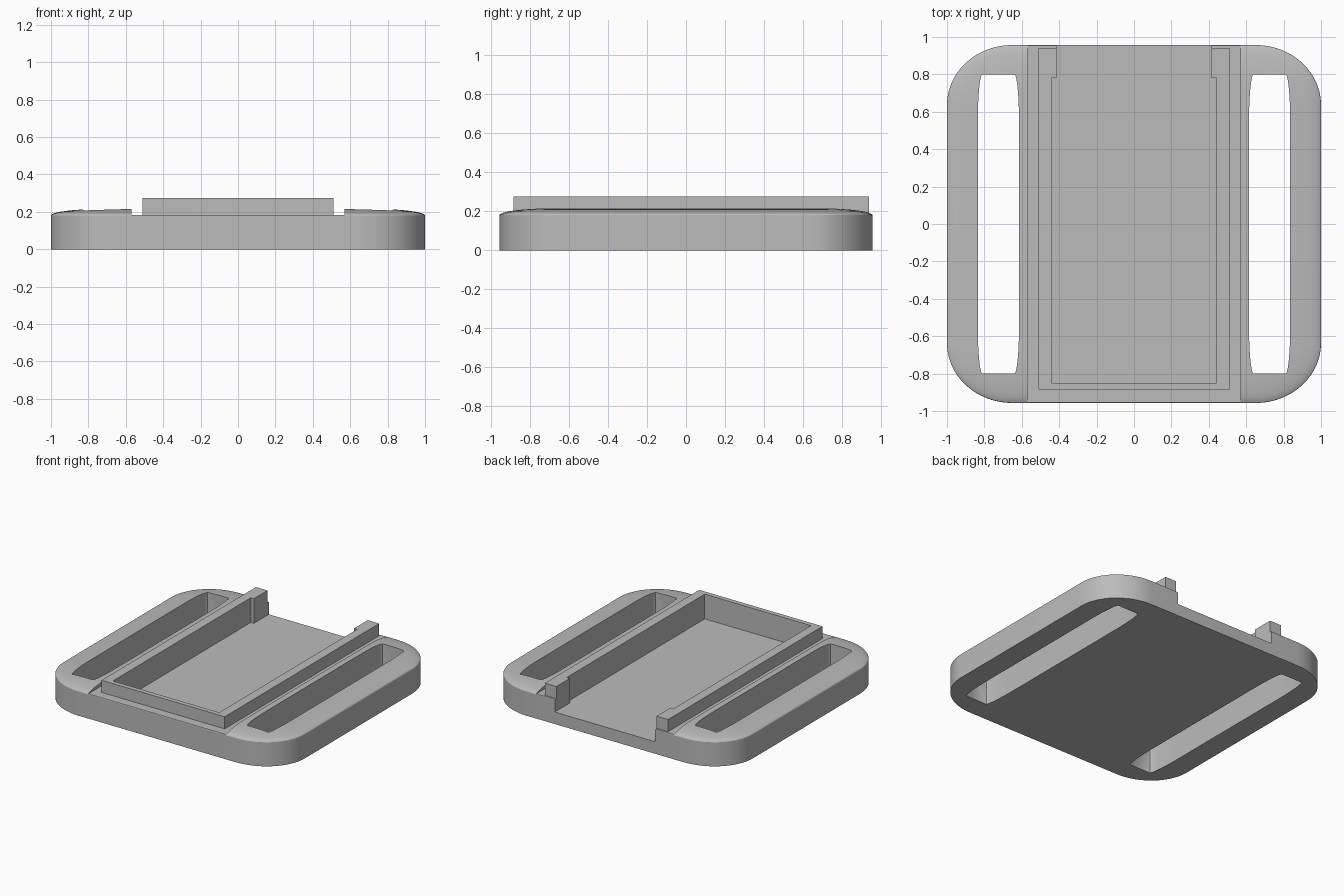
import bpy, bmesh
from math import sin, cos, pi

cube = bpy.data.objects.get("Cube")
if cube:
    bpy.data.objects.remove(cube)

grey = bpy.data.materials.new("plain grey")
grey.use_nodes = True
colour = (0.5, 0.5, 0.5, 1)
grey.diffuse_color = colour
grey.node_tree.nodes["Principled BSDF"].inputs["Base Color"].default_value = colour

WIDTH, DEPTH = 1.0, 0.957          # half sizes of the plate
RIM, DOME = 0.18, 0.035            # side height and rise of the domed top
LEDGE, TOP, FLOOR = 0.184, 0.275, 0.09


def rounded(hx, hy, rx, ry, steps=14):
    """Outline of a rectangle with elliptical corners, anticlockwise."""
    pts = []
    for q, (sx, sy) in enumerate([(1, 1), (-1, 1), (-1, -1), (1, -1)]):
        for i in range(steps + 1):
            a = (q + i / steps) * pi / 2
            pts.append((sx * (hx - rx) + rx * cos(a), sy * (hy - ry) + ry * sin(a)))
    return pts


def loft(name, rings):
    """Closed solid through a stack of (outline, height) rings."""
    bm = bmesh.new()
    loops = [[bm.verts.new((x, y, z)) for x, y in pts] for pts, z in rings]
    for low, high in zip(loops, loops[1:]):
        n = len(low)
        for i in range(n):
            j = (i + 1) % n
            bm.faces.new((low[i], low[j], high[j], high[i]))
    bm.faces.new(loops[0][::-1])
    bm.faces.new(loops[-1])
    bmesh.ops.recalc_face_normals(bm, faces=bm.faces)
    mesh = bpy.data.meshes.new(name)
    bm.to_mesh(mesh)
    bm.free()
    mesh.materials.append(grey)
    obj = bpy.data.objects.new(name, mesh)
    bpy.context.collection.objects.link(obj)
    return obj


def prism(name, pts, z0, z1):
    return loft(name, [(pts, z0), (pts, z1)])


def select(obj):
    bpy.ops.object.select_all(action="DESELECT")
    obj.select_set(True)
    bpy.context.view_layer.objects.active = obj


def cut(obj, cutter):
    mod = obj.modifiers.new("cut", "BOOLEAN")
    mod.operation, mod.solver, mod.object = "DIFFERENCE", "EXACT", cutter
    select(obj)
    bpy.ops.object.modifier_apply(modifier=mod.name)
    bpy.data.objects.remove(cutter)


# Plate with rounded corners and a softly domed top
rings = [(rounded(WIDTH, DEPTH, 0.35, 0.32), 0)]
for i in range(11):
    t = i / 10 * pi / 2
    d = 0.27 * (1 - cos(t))
    rings.append((rounded(WIDTH - d, DEPTH - d, 0.35 - d, 0.32 - d), RIM + DOME * sin(t)))
plate = loft("base_plate", rings)

# Flat channel down the middle
cut(plate, prism("channel_cutter", [(-0.57, -1.1), (0.57, -1.1), (0.57, 1.1), (-0.57, 1.1)], LEDGE, 0.5))

# Strap slot through each side
for side in (-1, 1):
    pts = [(x + side * 0.725, y) for x, y in rounded(0.11, 0.8, 0.025, 0.25)]
    cut(plate, prism("slot_cutter", pts, -0.1, 0.5))

# Sunken tray, narrower at the open back
half = [(0.44, -0.85), (0.44, 0.78), (0.415, 0.78)]
pocket = half + [(0.415, 1.1)]
cut(plate, prism("tray_cutter", pocket + [(-x, y) for x, y in pocket[::-1]], FLOOR, 0.5))
select(plate)
bpy.ops.object.shade_smooth_by_angle(angle=pi / 6)

# Raised three-sided wall with thicker posts at the back ends
right = [(0.51, -0.885), (0.51, 0.94), (0.415, 0.94)] + half[::-1]
wall = right + [(-x, y) for x, y in right[::-1]]
prism("tray_wall", wall, LEDGE - 0.002, TOP)
